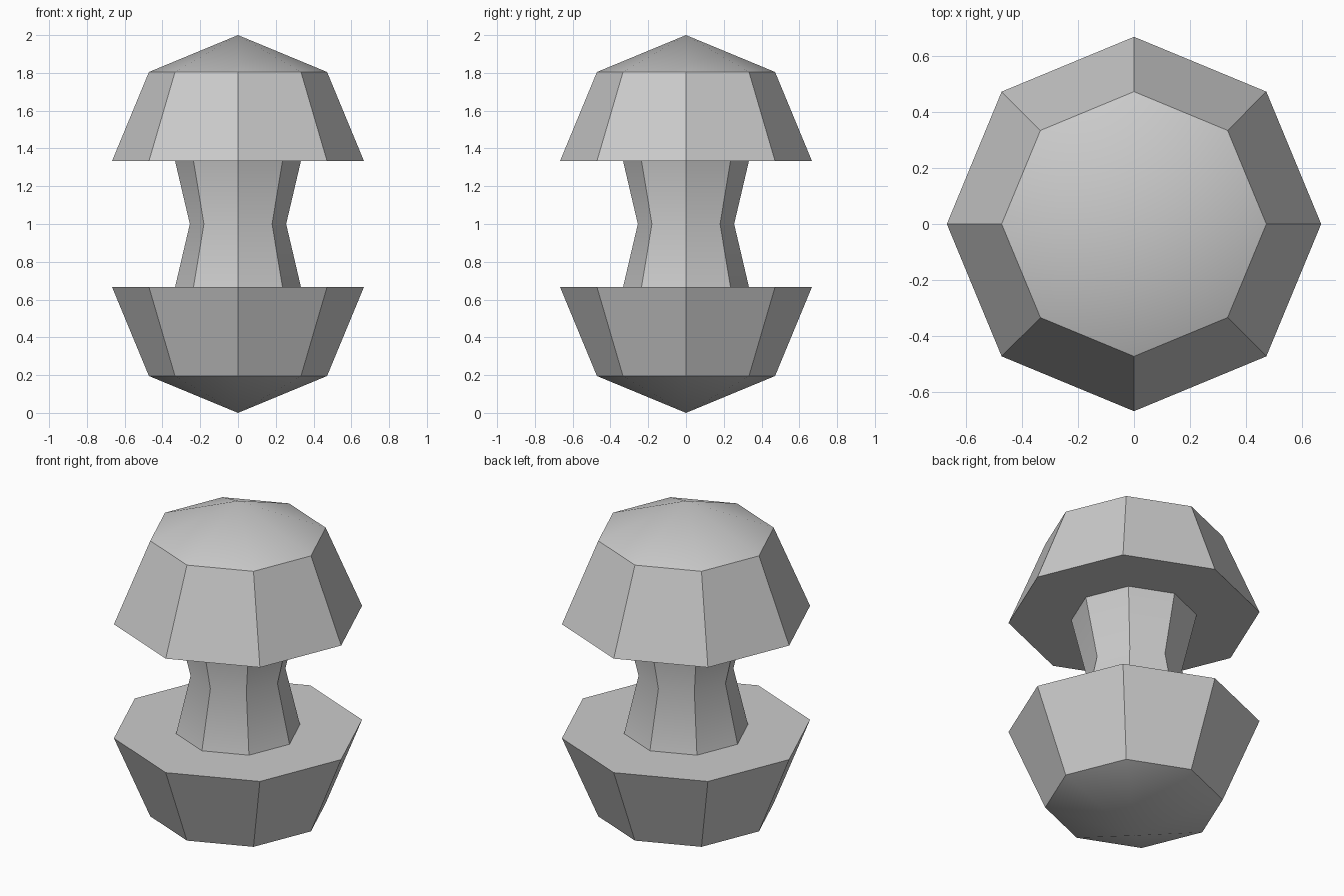
import bpy, bmesh, math

SIDES = 8
R = 0.667               # rim radius of the two domes
Q = R * math.sqrt(0.5)  # shoulder radius and height, halfway round the dome
NECK, WAIST = 0.333, 0.255

if "Cube" in bpy.data.objects:
    bpy.data.objects.remove(bpy.data.objects["Cube"], do_unlink=True)

grey = bpy.data.materials.new("light_grey")
grey.use_nodes = True
colour = (0.6, 0.6, 0.6, 1)
grey.diffuse_color = colour
grey.node_tree.nodes["Principled BSDF"].inputs["Base Color"].default_value = colour


def lathe(name, profile):
    """Spin a (radius, height) profile into eight flat sides; radius 0 is a tip."""
    bm = bmesh.new()
    rings = []
    for r, z in profile:
        count = SIDES if r else 1
        rings.append([bm.verts.new((r * math.cos(math.tau * i / SIDES),
                                    r * math.sin(math.tau * i / SIDES), z))
                      for i in range(count)])
    for low, high in zip(rings, rings[1:]):
        for i in range(SIDES):
            j = (i + 1) % SIDES
            corners = [low[i % len(low)], low[j % len(low)],
                       high[j % len(high)], high[i % len(high)]]
            bm.faces.new(list(dict.fromkeys(corners)))
    mesh = bpy.data.meshes.new(name)
    bm.to_mesh(mesh)
    bm.free()
    mesh.materials.append(grey)
    ob = bpy.data.objects.new(name, mesh)
    bpy.context.collection.objects.link(ob)
    bpy.ops.object.select_all(action='DESELECT')
    ob.select_set(True)
    bpy.context.view_layer.objects.active = ob
    bpy.ops.object.shade_smooth_by_angle(angle=math.radians(30))


# Lower bowl with a flat ledge around the stem
bowl = [(0, 0), (Q, R - Q), (R, R), (NECK, R)]
lathe("lower_bowl", bowl)

# Pinched stem
lathe("stem", [(NECK, R), (WAIST, 1), (NECK, 2 - R)])

# Upper cap, the bowl turned over
lathe("upper_cap", [(r, 2 - z) for r, z in reversed(bowl)])
